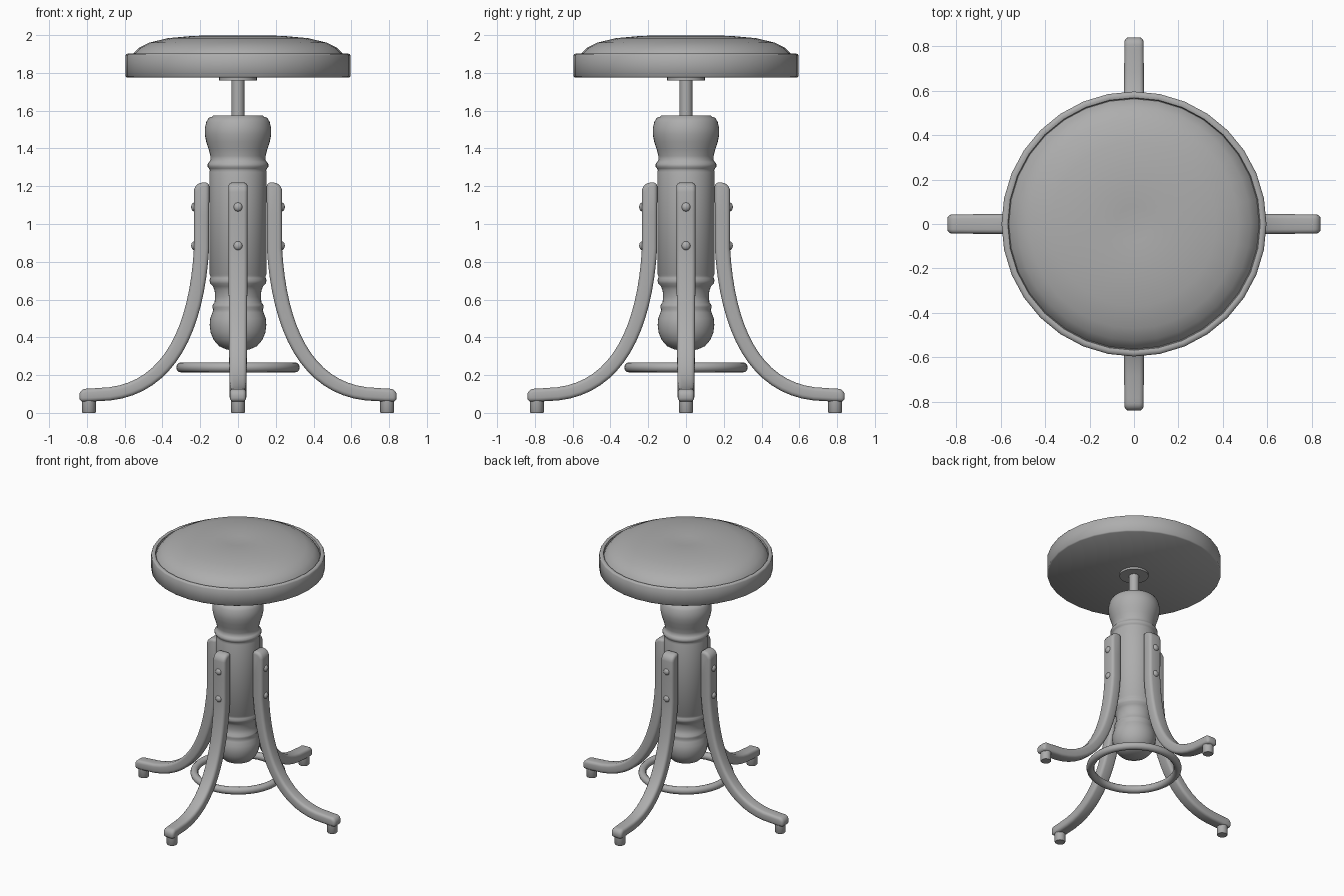
import bpy, bmesh, math
from mathutils import Vector, Matrix
from mathutils.geometry import interpolate_bezier

if "Cube" in bpy.data.objects:
    bpy.data.objects.remove(bpy.data.objects["Cube"])

# Dark grey finish for the whole stool
grey = bpy.data.materials.new("dark_grey")
grey.diffuse_color = (.42, .42, .42, 1)
grey.use_nodes = True
grey.node_tree.nodes["Principled BSDF"].inputs["Base Color"].default_value = grey.diffuse_color


def finish(name, bm, angle=50):
    bmesh.ops.recalc_face_normals(bm, faces=bm.faces)
    me = bpy.data.meshes.new(name)
    bm.to_mesh(me)
    bm.free()
    me.materials.append(grey)
    ob = bpy.data.objects.new(name, me)
    bpy.context.collection.objects.link(ob)
    bpy.ops.object.select_all(action='DESELECT')
    ob.select_set(True)
    bpy.context.view_layer.objects.active = ob
    bpy.ops.object.shade_smooth_by_angle(angle=math.radians(angle))
    return ob


def lathe(name, profile, segs=32, centre=(0, 0), angle=50):
    bm = bmesh.new()
    vs = [bm.verts.new((r, 0, z)) for r, z in profile]
    es = [bm.edges.new(p) for p in zip(vs, vs[1:])]
    bmesh.ops.spin(bm, geom=vs + es, cent=(0, 0, 0), axis=(0, 0, 1),
                   angle=2 * math.pi, steps=segs)
    bmesh.ops.remove_doubles(bm, verts=bm.verts, dist=1e-4)
    bmesh.ops.translate(bm, verts=bm.verts, vec=(*centre, 0))
    return finish(name, bm, angle)


# Seat: wooden rim with a domed, slightly dished cushion
lathe("seat_rim", [(0, 1.775), (.588, 1.775), (.596, 1.782), (.596, 1.892),
                   (.591, 1.9), (.578, 1.903), (.568, 1.9), (.564, 1.885), (0, 1.885)])
lathe("seat_cushion", [(0, 1.88), (.566, 1.88), (.552, 1.904), (.525, 1.932), (.47, 1.96),
                       (.37, 1.984), (.26, 1.994), (.16, 1.999), (.08, 1.994), (0, 1.991)])

# Screw and mounting plate
lathe("seat_plate", [(0, 1.76), (.1, 1.76), (.1, 1.778), (0, 1.778)])
lathe("screw", [(0, 1.5), (.034, 1.5), (.034, 1.77), (0, 1.77)], 24)

# Turned column
lathe("column", [
    (0, 1.575), (.132, 1.575), (.137, 1.568), (.155, 1.562), (.168, 1.54), (.176, 1.505),
    (.176, 1.475), (.168, 1.435), (.155, 1.395), (.146, 1.36), (.145, 1.338),
    (.153, 1.328), (.161, 1.317), (.161, 1.304), (.154, 1.294), (.149, 1.286),
    (.152, 1.275), (.152, .735), (.145, .725), (.147, .714), (.151, .7), (.147, .685),
    (.133, .67), (.124, .65), (.121, .615), (.124, .585), (.134, .572), (.136, .56),
    (.131, .547), (.136, .53), (.147, .5), (.15, .465), (.145, .425), (.128, .385),
    (.1, .353), (.06, .335), (0, .33)], 40, angle=75)

# Foot ring
R, r = .3, .027
lathe("foot_ring", [(R + r * math.cos(a), .241 + r * math.sin(a))
                    for a in [i * math.pi / 6 for i in range(13)]], 48)

# Leg centre line in the radial plane
path = [Vector((.193, z)) for z in (1.22, 1.05)]
path += [p.to_2d() for p in interpolate_bezier(Vector((.193, .87)), Vector((.22, .42)),
                                               Vector((.38, .1)), Vector((.74, .097)), 18)]
path += [Vector((.78, .094)), Vector((.84, .093))]


def leg(name, turn):
    bm = bmesh.new()
    rings = []
    n = len(path) - 1
    for i, p in enumerate(path):
        d = (path[min(i + 1, n)] - path[max(i - 1, 0)]).normalized()
        nrm = Vector((-d.y, d.x))
        t = i / n
        h, w = .041 - .007 * t, .051 - .008 * t
        pts = [(h, w), (h, -w), (-h, -w), (-h, w)]
        rings.append([bm.verts.new((p.x + nrm.x * a, b, p.y + nrm.y * a)) for a, b in pts])
    for a, b in zip(rings, rings[1:]):
        for k in range(4):
            bm.faces.new((a[k], a[(k + 1) % 4], b[(k + 1) % 4], b[k]))
    bm.faces.new(rings[0])
    bm.faces.new(rings[-1])
    bmesh.ops.recalc_face_normals(bm, faces=bm.faces)
    # large rounding on the outer top and toe edges, then soft long edges
    top = bm.edges.get(rings[0][:2])
    toe = bm.edges.get(rings[-1][:2])
    for e, size in ((top, .05), (toe, .035)):
        bmesh.ops.bevel(bm, geom=[e], offset=size, segments=5, profile=.5, affect='EDGES')
    sharp = [e for e in bm.edges if e.calc_face_angle(0) > 1]
    bmesh.ops.bevel(bm, geom=sharp, offset=.02, segments=3, profile=.5,
                    affect='EDGES', clamp_overlap=False)
    bmesh.ops.rotate(bm, verts=bm.verts, matrix=turn)
    finish(name, bm)


# Four legs with bolts and foot pads
for i, side in enumerate(("right", "back", "left", "front")):
    turn = Matrix.Rotation(i * math.pi / 2, 3, 'Z')
    leg(side + "_leg", turn)
    c = turn @ Vector((.79, 0, 0))
    lathe(side + "_foot_pad", [(0, 0), (.034, 0), (.037, .004), (.037, .075), (0, .075)],
          20, (c.x, c.y))
    for label, z in (("upper", 1.09), ("lower", .885)):
        bm = bmesh.new()
        bmesh.ops.create_uvsphere(bm, u_segments=16, v_segments=10, radius=.024)
        bmesh.ops.scale(bm, verts=bm.verts, vec=(.75, 1, 1))
        bmesh.ops.translate(bm, verts=bm.verts, vec=(.23, 0, z))
        bmesh.ops.rotate(bm, verts=bm.verts, matrix=turn)
        finish(f"{side}_{label}_bolt", bm)
